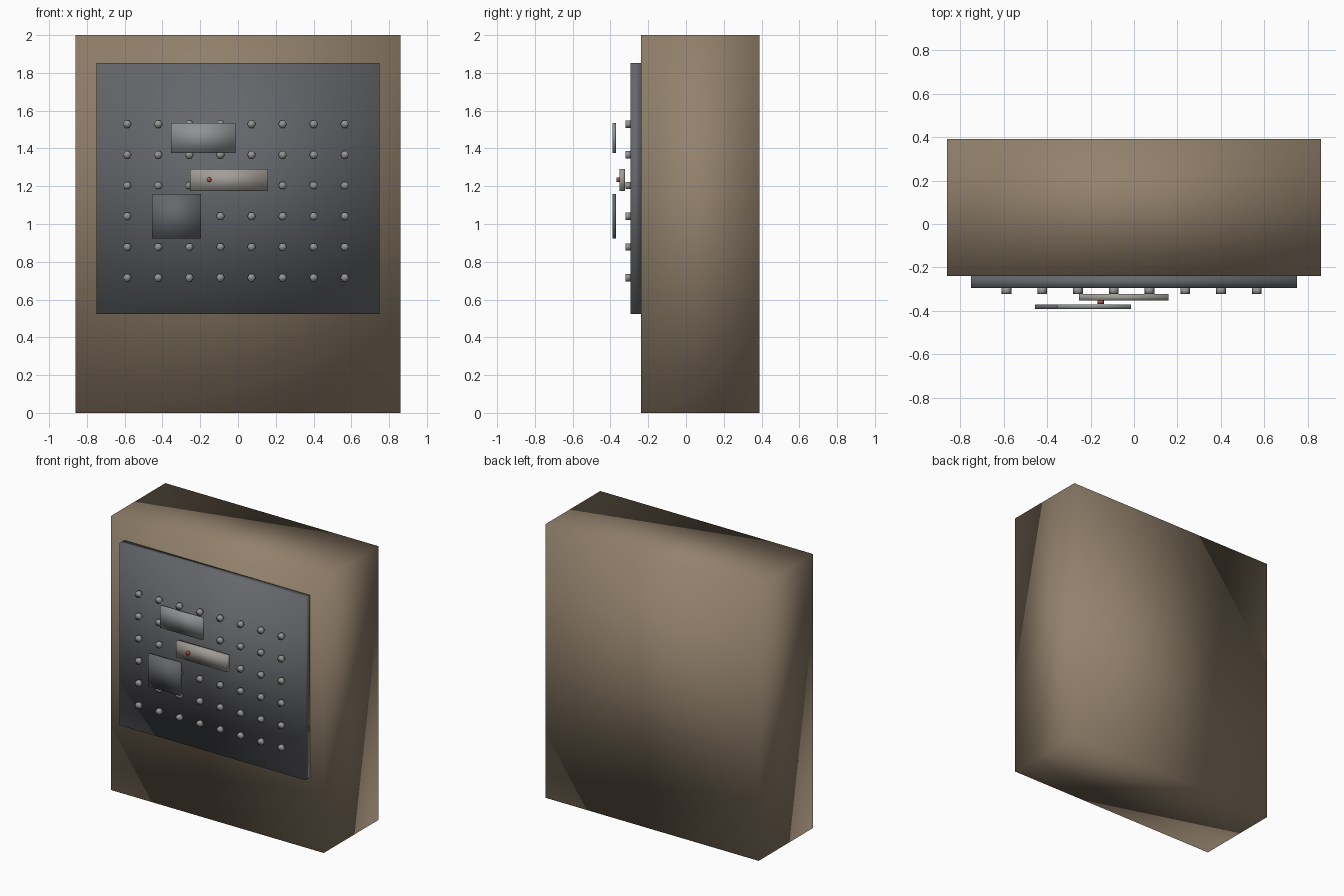
import bpy, bmesh
from math import radians
from mathutils import Matrix

if "Cube" in bpy.data.objects:
    bpy.data.objects.remove(bpy.data.objects["Cube"])


def finish(name, bm, color):
    mesh = bpy.data.meshes.new(name)
    bm.to_mesh(mesh)
    bm.free()
    for p in mesh.polygons:
        p.use_smooth = True          # soft shading with shared corner normals
    if color:
        mat = bpy.data.materials.new(name + "_material")
        mat.diffuse_color = (*color, 1)
        mat.use_nodes = True
        mat.node_tree.nodes["Principled BSDF"].inputs["Base Color"].default_value = mat.diffuse_color
        mesh.materials.append(mat)
    obj = bpy.data.objects.new(name, mesh)
    bpy.context.collection.objects.link(obj)
    return obj


def box(name, x, y, z, color):
    """Box from its (min, max) extents on each axis."""
    size = [b - a for a, b in (x, y, z)]
    mid = [(a + b) / 2 for a, b in (x, y, z)]
    bm = bmesh.new()
    bmesh.ops.create_cube(bm, size=1, matrix=Matrix.Translation(mid) @ Matrix.Diagonal((*size, 1)))
    return finish(name, bm, color)


def add_hex_peg(bm, x, z, y0, y1, radius):
    """Six-sided peg along y with corners pointing to +x and -x."""
    m = (Matrix.Translation((x, (y0 + y1) / 2, z))
         @ Matrix.Rotation(radians(90), 4, 'X') @ Matrix.Rotation(radians(30), 4, 'Z'))
    bmesh.ops.create_cone(bm, cap_ends=True, segments=6, radius1=radius, radius2=radius,
                          depth=abs(y1 - y0), matrix=m)


# Cabinet block and the board on its front
box("cabinet", (-0.86, 0.86), (-0.239, 0.39), (0, 2), (0.29, 0.22, 0.15))
box("board", (-0.75, 0.75), (-0.294, -0.239), (0.523, 1.853), (0.13, 0.135, 0.145))

# Grid of pegs
bm = bmesh.new()
for col in range(8):
    for row in range(6):
        add_hex_peg(bm, -0.587 + col * 0.1646, 0.716 + row * 0.1626, -0.294, -0.321, 0.0225)
finish("pegs", bm, (0.3, 0.3, 0.3))

# Sliding bar with its red pin
box("slider_bar", (-0.253, 0.159), (-0.352, -0.323), (1.175, 1.292), (0.36, 0.34, 0.31))
bm = bmesh.new()
add_hex_peg(bm, -0.153, 1.234, -0.352, -0.367, 0.014)
finish("red_pin", bm, (0.4, 0.08, 0.07))

# Floating plates in front
box("upper_plate", (-0.355, -0.013), (-0.39, -0.371), (1.377, 1.536), (0.27, 0.29, 0.29))
box("lower_plate", (-0.455, -0.195), (-0.39, -0.371), (0.922, 1.16), (0.13, 0.135, 0.145))
